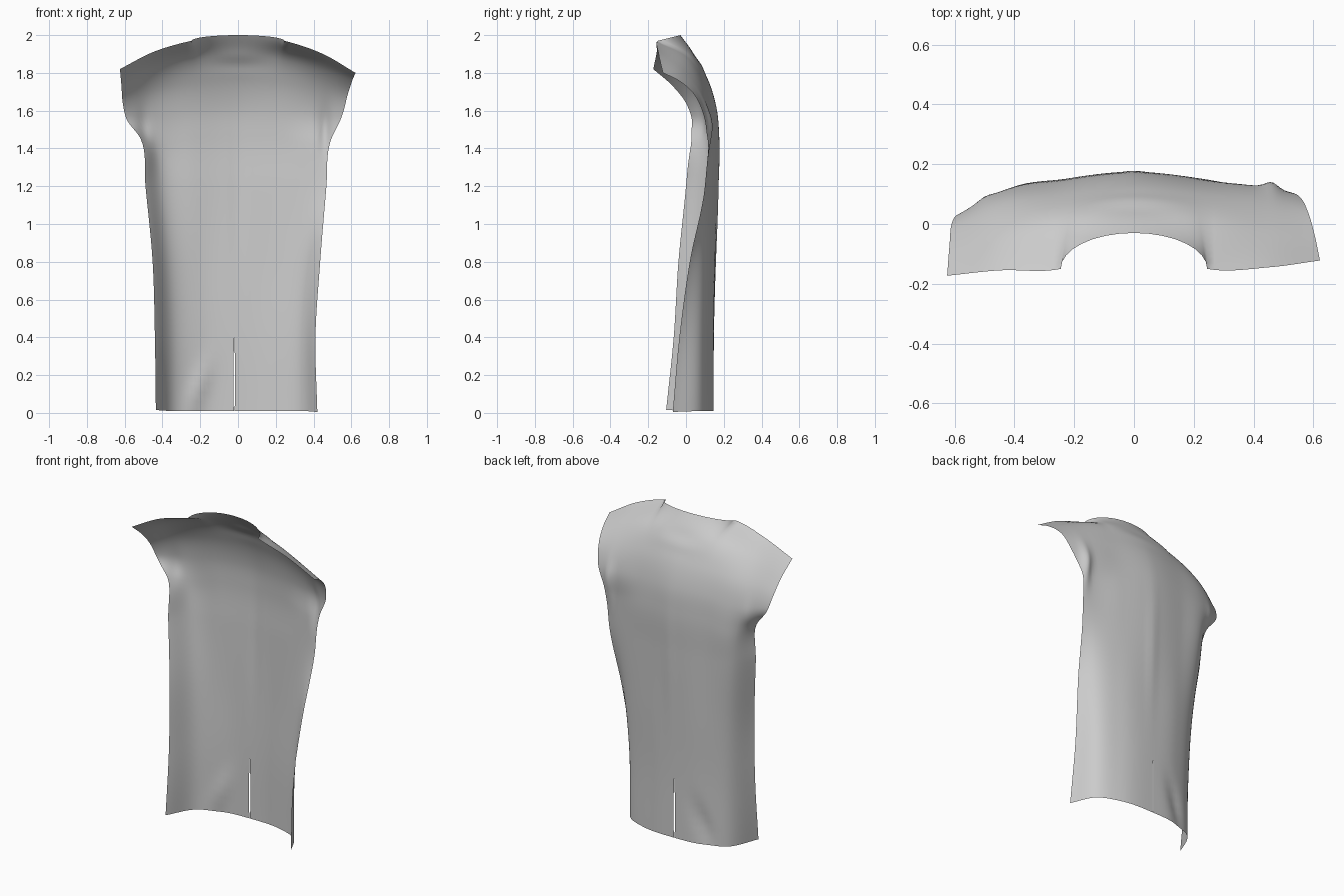
import bpy, bmesh, math
from mathutils import Vector

if "Cube" in bpy.data.objects:
    bpy.data.objects.remove(bpy.data.objects["Cube"])

N = 8            # subdivisions between control points
SLIT = 0.4       # height of the vent

# Vertical profiles of the panel, hem to shoulder seam
centre = [(-.02, .146, .01), (-.02, .147, .4), (-.02, .155, .8), (-.015, .168, 1.2), (-.01, .174, 1.45),
          (-.01, .163, 1.6), (0, .122, 1.75), (0, .05, 1.89), (0, -.03, 2.0)]
neck = [(.2, .13, .01), (.2, .13, .4), (.21, .14, .8), (.22, .147, 1.2), (.23, .15, 1.45),
        (.24, .137, 1.6), (.24, .095, 1.75), (.24, .018, 1.88), (.245, -.15, 1.97)]
mid_right = [(.34, .07, .01), (.34, .075, .4), (.36, .09, .8), (.39, .115, 1.2), (.41, .12, 1.42),
             (.44, .12, 1.57), (.45, .075, 1.70), (.45, -.012, 1.815), (.45, -.145, 1.90)]
mid_left = [(-.34, .07, .01), (-.34, .075, .4), (-.36, .085, .8), (-.40, .105, 1.2), (-.43, .11, 1.42),
            (-.46, .10, 1.57), (-.46, .065, 1.70), (-.46, -.022, 1.82), (-.45, -.155, 1.91)]
edge_right = [(.42, -.07, .005), (.41, -.035, .4), (.435, .02, .8), (.468, .10, 1.2), (.487, .11, 1.43),
              (.55, .095, 1.57), (.582, .04, 1.69), (.605, -.04, 1.76), (.622, -.122, 1.80)]
edge_left = [(-.435, -.105, .015), (-.44, -.065, .4), (-.452, -.04, .8), (-.49, 0, 1.2), (-.515, .02, 1.45),
             (-.592, .03, 1.56), (-.61, 0, 1.64), (-.617, -.07, 1.73), (-.625, -.173, 1.82)]
neck_left = [(-x, y, z) for x, y, z in neck]


def spline(points):
    """Smooth curve through the points, with chord-length knots."""
    p = [Vector(q) for q in points]
    d = [(b - a).length for a, b in zip(p, p[1:])]
    tan = [(p[1] - p[0]) / d[0]]
    for i in range(1, len(p) - 1):
        s0, s1 = (p[i] - p[i - 1]) / d[i - 1], (p[i + 1] - p[i]) / d[i]
        tan.append((s0 * d[i] + s1 * d[i - 1]) / (d[i] + d[i - 1]))
    tan.append((p[-1] - p[-2]) / d[-1])
    out = []
    for i in range(len(p) - 1):
        for k in range(N):
            t = k / N
            out.append(p[i] * (2*t**3 - 3*t**2 + 1) + tan[i] * d[i] * (t**3 - 2*t**2 + t)
                       + p[i + 1] * (3*t**2 - 2*t**3) + tan[i + 1] * d[i] * (t**3 - t**2))
    return out + [p[-1]]


# Skin the profiles into a grid of rows
columns = [spline(c) for c in (edge_left, mid_left, neck_left, centre, neck, mid_right, edge_right)]
rows = [spline(r) for r in zip(*columns)]
C = 3 * N

# Scoop the neckline into an arc that fades out down the back
top = [p.copy() for p in rows[-1]]
for i in range(2 * N, 4 * N + 1):
    a = (i - C) / N * math.pi / 2
    arc = abs(math.cos(a))
    delta = Vector((.245 * math.sin(a), -.15 + .12 * arc, 1.97 + .03 * arc)) - top[i]
    for j in range(len(rows) - 2 * N, len(rows)):
        w = (j - len(rows) + 1 + 2 * N) / (2 * N)
        rows[j][i] += delta * w * w


def bump(d, width):
    return math.exp(-(d / width) ** 2)


# Soft drape folds: hem crease, seam ridge, neck ripples, underarm folds
for row in rows:
    for p in row:
        x, z = p.x, p.z
        p.y -= .015 * bump(x + .2 - (z - .15) * .35, .05) * bump(z - .14, .13)
        if z > .4:
            p.y += .006 * bump(x, .03) * bump(z - 1.1, .4)
        p.y += .004 * math.sin((z - 1.8) * 45) * bump(x, .13) * bump(z - 1.86, .06)
        p.y += .022 * bump(x - .46, .03) * bump(z - 1.5, .12)
        p.y += .012 * bump(x + .5, .03) * bump(z - 1.48, .12)

# Two halves joined at the centre seam, left open along the vent
bm = bmesh.new()
for side, span in ((-1, range(0, C + 1)), (1, range(C, len(rows[0])))):
    grid = []
    for row in rows:
        line = []
        for i in span:
            co = row[i].copy()
            if i == C and co.z < SLIT - .01:
                co.x += side * .005 * min(1, (SLIT - co.z) / .15) * min(1, .2 + co.z / .1)
            line.append(bm.verts.new(co))
        grid.append(line)
    for a, b in zip(grid, grid[1:]):
        for i in range(len(a) - 1):
            bm.faces.new((a[i + 1], a[i], b[i], b[i + 1]))
bmesh.ops.remove_doubles(bm, verts=bm.verts, dist=1e-5)
mesh = bpy.data.meshes.new("garment_back_panel")
bm.to_mesh(mesh)
bm.free()
panel = bpy.data.objects.new("garment_back_panel", mesh)
bpy.context.collection.objects.link(panel)
for f in mesh.polygons:
    f.use_smooth = True
